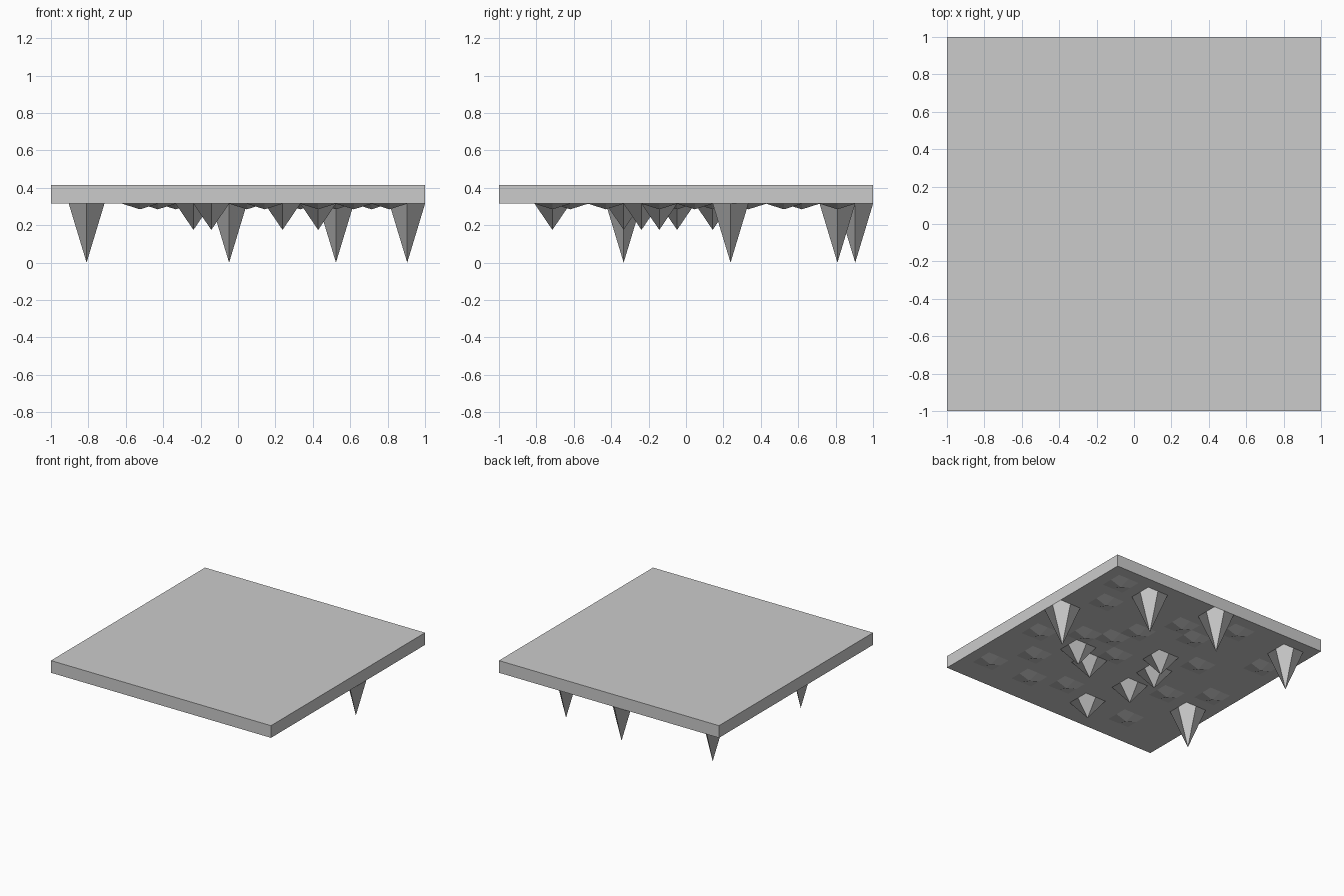
import bpy, bmesh

if "Cube" in bpy.data.objects:
    bpy.data.objects.remove(bpy.data.objects["Cube"])

N = 21                      # cells per side of the underside grid
CELL = 2 / N
BOTTOM, TOP = 0.315, 0.415

# Spike tips by size: tip height -> (x, y) positions, snapped to the grid
spikes = {
    0.0: [(.905, .238), (.524, .81), (-.048, .905), (-.81, .81), (-.81, -.333)],
    0.175: [(.428, -.143), (.238, -.238), (-.238, -.333), (-.143, -.714),
            (-.143, .143), (-.238, -.048)],
    0.285: [(.81, .81), (.714, .524), (.81, -.143), (.81, -.714), (.619, -.428),
            (.428, -.714), (.143, -.619), (.524, .048), (.333, .143),
            (.143, -.048), (.048, .619), (-.143, .524), (-.81, .524),
            (-.333, .81), (-.81, -.048), (-.524, -.238), (-.524, -.714),
            (.238, .333), (-.428, .238)],
}


def snap(c):
    return round((c + 1) / CELL)


bm = bmesh.new()

# Underside: a quad grid facing down, each quad folding along the same diagonal
v = [[bm.verts.new((-1 + i * CELL, -1 + j * CELL, BOTTOM)) for j in range(N + 1)]
     for i in range(N + 1)]
for i in range(N):
    for j in range(N):
        bm.faces.new((v[i + 1][j], v[i][j], v[i][j + 1], v[i + 1][j + 1]))

# Walls and top: extrude the rim upward and cap it
rim = [e for e in bm.edges if e.is_boundary]
ext = bmesh.ops.extrude_edge_only(bm, edges=rim)["geom"]
for g in ext:
    if isinstance(g, bmesh.types.BMVert):
        g.co.z = TOP
bmesh.ops.contextual_create(bm, geom=[g for g in ext if isinstance(g, bmesh.types.BMEdge)])
bmesh.ops.recalc_face_normals(bm, faces=bm.faces)

# Spikes: pull single grid points down
for tip, places in spikes.items():
    for x, y in places:
        v[snap(x)][snap(y)].co.z = tip

mesh = bpy.data.meshes.new("spiked_ceiling_slab")
bm.to_mesh(mesh)
bm.free()
bpy.context.collection.objects.link(bpy.data.objects.new("spiked_ceiling_slab", mesh))
